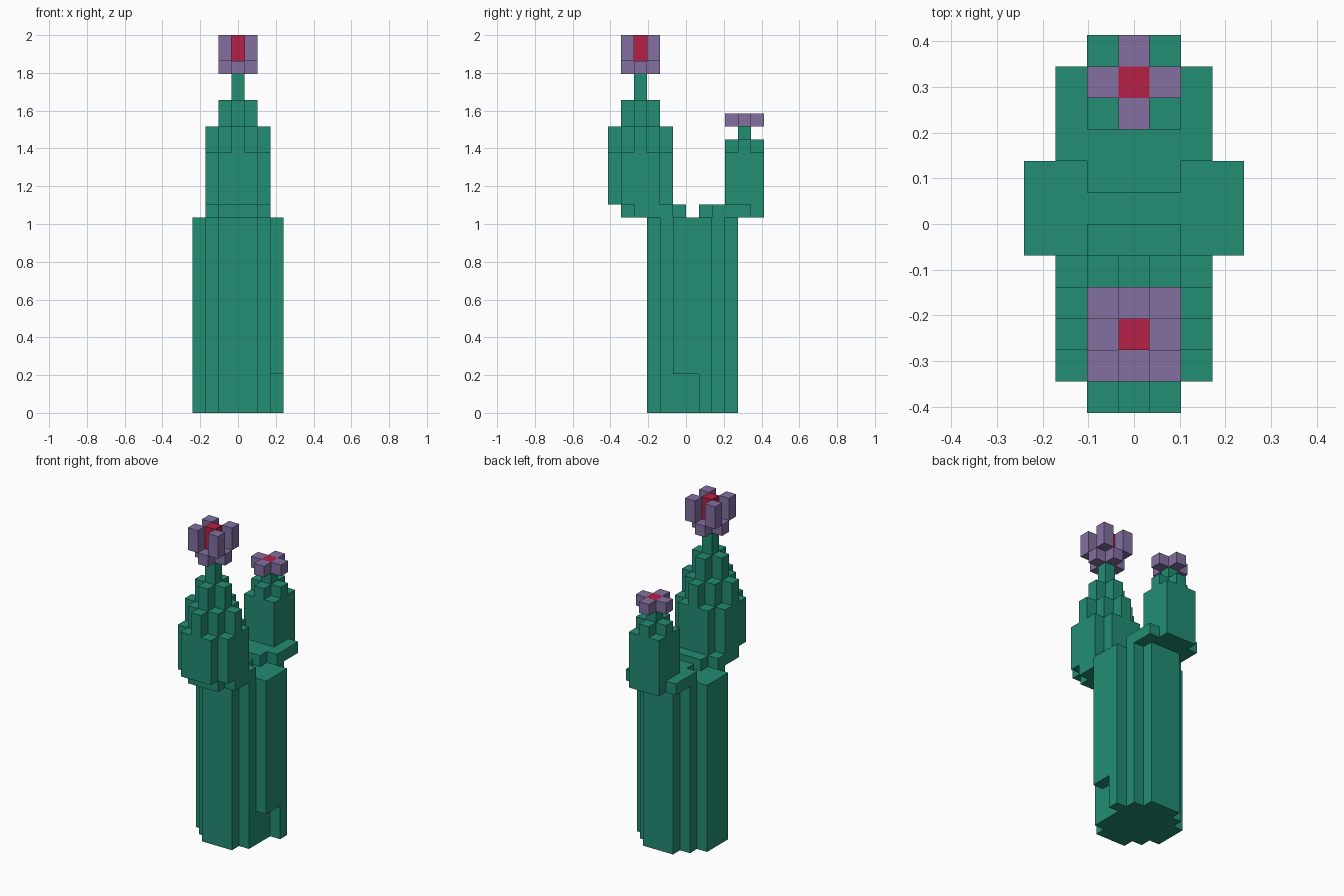
import bpy
import bmesh

U = 2 / 29  # one block

if "Cube" in bpy.data.objects:
    bpy.data.objects.remove(bpy.data.objects["Cube"], do_unlink=True)


def material(name, rgb):
    m = bpy.data.materials.new(name)
    m.use_nodes = True
    m.diffuse_color = (*rgb, 1)
    m.node_tree.nodes["Principled BSDF"].inputs["Base Color"].default_value = (*rgb, 1)
    return m


GREEN = material("cactus green", (0.016, 0.266, 0.174))
PURPLE = material("petal purple", (0.227, 0.159, 0.352))
RED = material("flower red", (0.462, 0.0152, 0.0612))


def stepped(steps, cx=0, cy=0):
    """Stepped outline, counter-clockwise, from (half width, half depth) pairs, widest first."""
    quarter = []  # from the +x side round to the +y side
    for i, (w, d) in enumerate(steps):
        quarter.append((w, d))
        if i + 1 < len(steps):
            quarter.append((steps[i + 1][0], d))
    half = quarter + [(-x, y) for x, y in reversed(quarter)]
    full = half + [(-x, -y) for x, y in half]
    return [(cx + x, cy + y) for x, y in full]


def build(name, mat, layers):
    """Stack of extruded outlines: each layer is (outline, bottom, top) in blocks."""
    bm = bmesh.new()
    for outline, z0, z1 in layers:
        face = bm.faces.new([bm.verts.new((x * U, y * U, z0 * U)) for x, y in outline])
        top = bmesh.ops.extrude_face_region(bm, geom=[face], use_keep_orig=True)
        verts = [g for g in top["geom"] if isinstance(g, bmesh.types.BMVert)]
        bmesh.ops.translate(bm, verts=verts, vec=(0, 0, (z1 - z0) * U))
    bmesh.ops.recalc_face_normals(bm, faces=bm.faces)
    mesh = bpy.data.meshes.new(name)
    bm.to_mesh(mesh)
    bm.free()
    mesh.materials.append(mat)
    obj = bpy.data.objects.new(name, mesh)
    bpy.context.collection.objects.link(obj)
    return obj


# Cross-sections shared by the parts
ROUND_7 = [(3.5, 1.5), (2.5, 2.5), (1.5, 3.5)]
ROUND_5 = [(2.5, 1.5), (1.5, 2.5)]
RIBBED_5 = [(2.5, 0.5), (1.5, 1.5), (0.5, 2.5)]
PLUS_3 = [(1.5, 0.5), (0.5, 1.5)]
SQUARE_3 = [(1.5, 1.5)]
SINGLE = [(0.5, 0.5)]

FRONT, BACK = -3.5, 4.5  # centre depth of the two arms

# Trunk, with a small notch at the foot on its left side
trunk = stepped(ROUND_7, 0, 0.5)
foot = [(x, 1) if x > 2 and y == -1 else (x, y) for x, y in trunk]
build("trunk", GREEN, [(foot, 0, 3), (trunk, 3, 15)])

# Shelves that carry the arms
build("front_shelf", GREEN, [(stepped(ROUND_5, 0, -2.5), 15, 16)])
build("back_shelf", GREEN, [(stepped(ROUND_5, 0, 3.5), 15, 16)])

# Tall front arm narrowing in steps to a stem
build("front_arm", GREEN, [
    (stepped(ROUND_5, 0, FRONT), 16, 20),
    (stepped(RIBBED_5, 0, FRONT), 20, 22),
    (stepped(PLUS_3, 0, FRONT), 22, 24),
    (stepped(SINGLE, 0, FRONT), 24, 26),
])

# Short back arm
build("back_arm", GREEN, [
    (stepped(SQUARE_3, 0, BACK), 16, 20),
    (stepped(PLUS_3, 0, BACK), 20, 21),
    (stepped(SINGLE, 0, BACK), 21, 22),
])

# Front flower: cup, four upright corner petals and a red centre
build("front_flower_cup", PURPLE, [(stepped(PLUS_3, 0, FRONT), 26, 27)])
build("front_flower_petals", PURPLE, [
    (stepped(SINGLE, sx, FRONT + sy), 27, 29) for sx in (-1, 1) for sy in (-1, 1)])
build("front_flower_centre", RED, [(stepped(SINGLE, 0, FRONT), 27, 29)])

# Back flower: four flat petals round a red centre
build("back_flower_petals", PURPLE, [
    (stepped(SINGLE, dx, BACK + dy), 22, 23)
    for dx, dy in ((1, 0), (-1, 0), (0, 1), (0, -1))])
build("back_flower_centre", RED, [(stepped(SINGLE, 0, BACK), 22, 23)])
